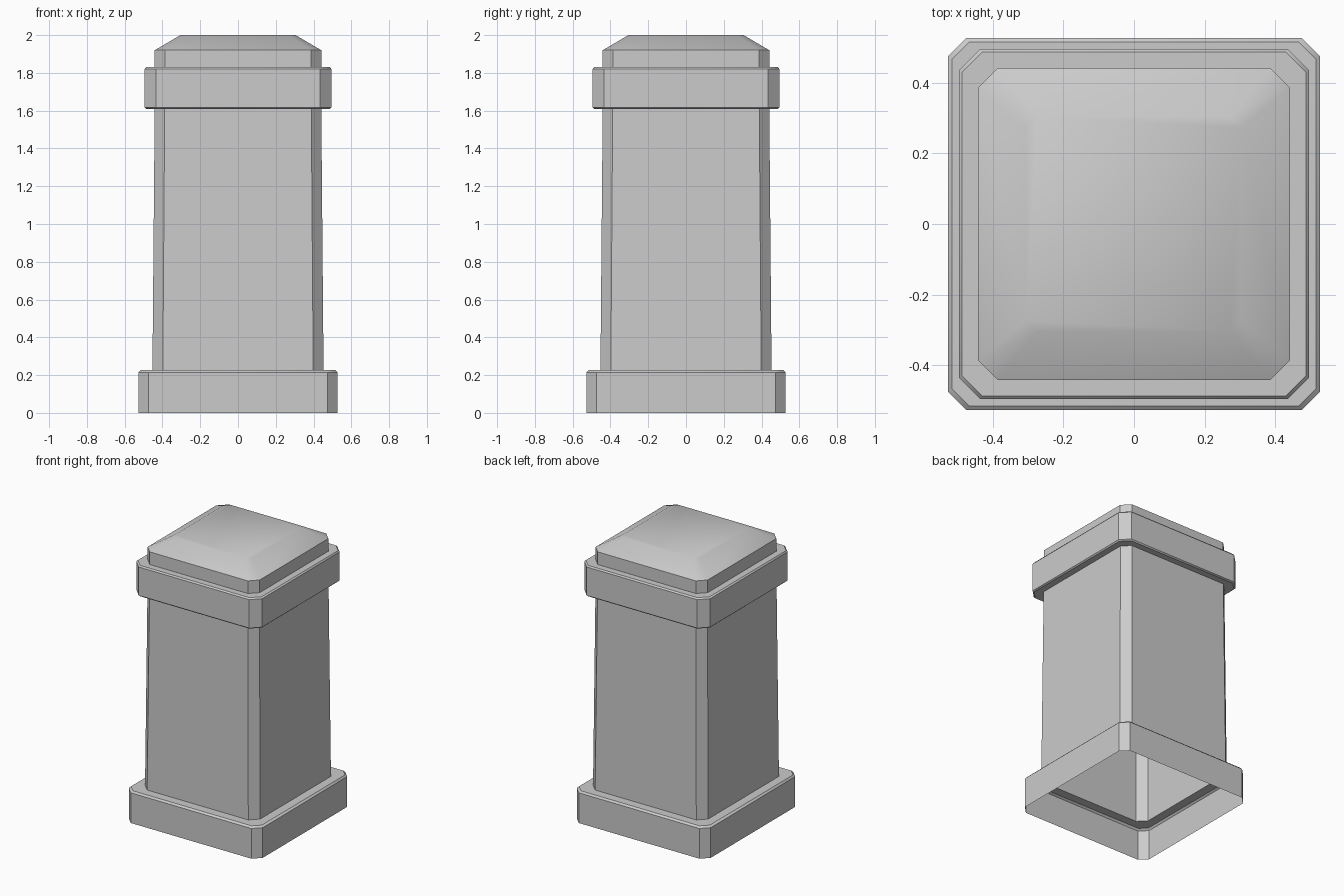
import bpy, bmesh, math

if "Cube" in bpy.data.objects:
    bpy.data.objects.remove(bpy.data.objects["Cube"])


def ring(bm, z, h, c):
    # Square of half-width h with corners cut by c, counter-clockwise
    k = h - c
    pts = [(h, -k), (h, k), (k, h), (-k, h), (-h, k), (-h, -k), (-k, -h), (k, -h)]
    return [bm.verts.new((x, y, z)) for x, y in pts]


def loft(name, profile, cap_top=False):
    # Skin a stack of (z, half-width, corner cut) rings into an open shell
    bm = bmesh.new()
    rings = [ring(bm, *p) for p in profile]
    for a, b in zip(rings, rings[1:]):
        for i in range(8):
            j = (i + 1) % 8
            bm.faces.new((a[i], a[j], b[j], b[i]))
    if cap_top:
        bm.faces.new(rings[-1])
    mesh = bpy.data.meshes.new(name)
    bm.to_mesh(mesh)
    bm.free()
    obj = bpy.data.objects.new(name, mesh)
    bpy.context.collection.objects.link(obj)
    bpy.ops.object.select_all(action='DESELECT')
    obj.select_set(True)
    bpy.context.view_layer.objects.active = obj
    bpy.ops.object.shade_smooth_by_angle(angle=math.radians(35))
    return obj


# Plinth with a small bevel and a ledge in to the shaft, open underneath
loft("base", [(0, 0.527, 0.052), (0.215, 0.527, 0.052),
              (0.227, 0.515, 0.048), (0.227, 0.453, 0.055)])

# Slightly tapering shaft
loft("shaft", [(0.227, 0.453, 0.055), (1.61, 0.441, 0.053)])

# Overhanging collar, bevelled top and bottom
loft("collar", [(1.61, 0.441, 0.053), (1.61, 0.487, 0.057), (1.618, 0.495, 0.06),
                (1.82, 0.495, 0.06), (1.83, 0.487, 0.057), (1.83, 0.441, 0.055)])

# Sloped cap with a flat top
loft("cap", [(1.83, 0.441, 0.055), (1.92, 0.441, 0.055), (2.0, 0.305, 0.033)], cap_top=True)
